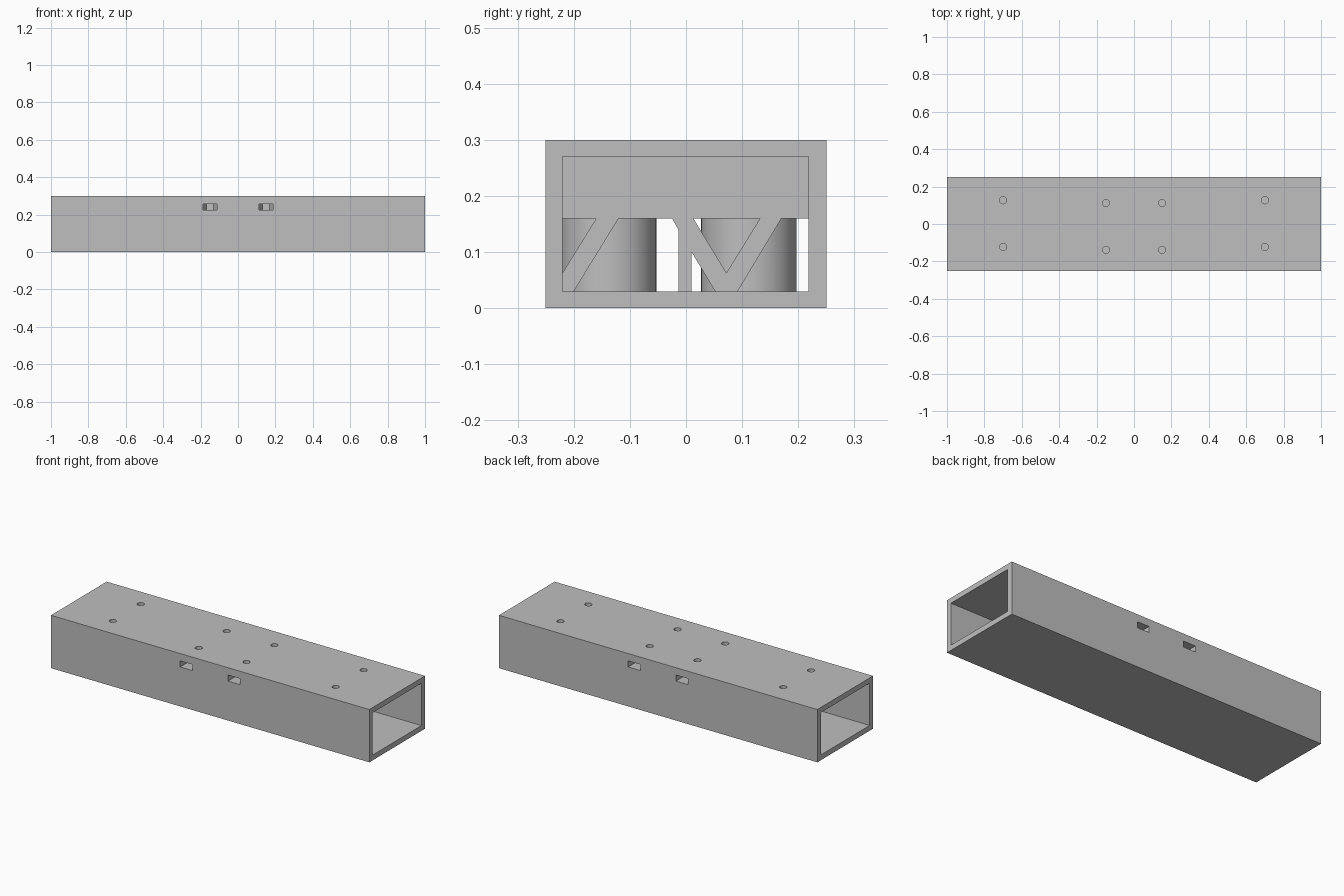
import bpy, bmesh, math

if "Cube" in bpy.data.objects:
    bpy.data.objects.remove(bpy.data.objects["Cube"])

grey = bpy.data.materials.new("plain grey")
grey.diffuse_color = (0.52, 0.52, 0.52, 1)
grey.use_nodes = True
grey.node_tree.nodes["Principled BSDF"].inputs["Base Color"].default_value = grey.diffuse_color


def prism(name, pts, axis, lo, hi):
    """Extrude a 2D outline along x (pts are y,z) or z (pts are x,y)."""
    bm = bmesh.new()
    put = (lambda p, d: (d, p[0], p[1])) if axis == "x" else (lambda p, d: (p[0], p[1], d))
    base = [bm.verts.new(put(p, lo)) for p in pts]
    top = [bm.verts.new(put(p, hi)) for p in pts]
    n = len(pts)
    bm.faces.new(base)
    bm.faces.new(top)
    for i in range(n):
        j = (i + 1) % n
        bm.faces.new((base[i], base[j], top[j], top[i]))
    bmesh.ops.recalc_face_normals(bm, faces=bm.faces)
    me = bpy.data.meshes.new(name)
    bm.to_mesh(me)
    bm.free()
    me.materials.append(grey)
    ob = bpy.data.objects.new(name, me)
    bpy.context.collection.objects.link(ob)
    return ob


def box(name, x0, x1, y0, y1, z0, z1):
    return prism(name, [(x0, y0), (x1, y0), (x1, y1), (x0, y1)], "z", z0, z1)


def circle(cx, cy, r, n):
    return [(cx + r * math.cos(2 * math.pi * i / n),
             cy + r * math.sin(2 * math.pi * i / n)) for i in range(n)]


def combine(target, tool, op="DIFFERENCE"):
    """Apply a boolean and throw the tool away."""
    mod = target.modifiers.new("combine", "BOOLEAN")
    mod.object, mod.operation, mod.solver = tool, op, "EXACT"
    bpy.context.view_layer.objects.active = target
    bpy.ops.object.modifier_apply(modifier=mod.name)
    bpy.data.objects.remove(tool, do_unlink=True)


# Main sizes
Y0, Y1, Z0, Z1 = -0.22, 0.218, 0.03, 0.27   # inside of the tube
CORE, PLATE, MID = 0.30, 0.277, 0.16        # core end, truss plate inside, core underside
BOLT_Y = (0.112, -0.138)

# Tube with a solid core in the middle
tube = box("tube", -1, 1, -0.25, 0.25, 0, 0.3)
for s in (-1, 1):
    a, b = sorted((s * CORE, s * 1.1))
    combine(tube, box("end_cavity", a, b, Y0, Y1, Z0, Z1))
combine(tube, box("core_cavity", -PLATE, PLATE, Y0, Y1, Z0, MID))

# Truss openings in both end plates of the core
openings = [
    [(Y0, MID), (-0.16, MID), (Y0, 0.063)],
    [(-0.12, MID), (-0.025, MID), (-0.013, 0.139), (-0.013, Z0), (-0.2, Z0)],
    [(0.01, Z0), (0.052, Z0), (0.01, 0.1)],
    [(0.013, MID), (0.132, MID), (0.072, 0.063)],
    [(0.17, MID), (Y1, MID), (Y1, Z0), (0.092, Z0)],
]
for outline in openings:
    for s in (-1, 1):
        a, b = sorted((s * (PLATE - 0.01), s * (CORE + 0.01)))
        combine(tube, prism("opening", outline, "x", a, b))

# Centre rib and round bosses under the core
combine(tube, box("rib", -PLATE - 0.01, PLATE + 0.01, -0.013, 0.01, Z0 - 0.01, MID + 0.01), "UNION")
for x in (-0.15, 0.15):
    for y in BOLT_Y:
        combine(tube, prism("boss", circle(x, y, 0.085, 48), "z", Z0 - 0.01, MID + 0.01), "UNION")

# Bolt holes and hexagonal nut slots opening to the sides
for x in (-0.15, 0.15):
    for y in BOLT_Y:
        combine(tube, prism("bolt_hole", circle(x, y, 0.019, 24), "z", Z0, 0.4))
        r, d = 0.038, math.copysign(1, y)
        inner = y - d * r * math.cos(math.pi / 6)
        slot = [(x - r, d * 0.3), (x - r, y), (x - r / 2, inner),
                (x + r / 2, inner), (x + r, y), (x + r, d * 0.3)]
        combine(tube, prism("nut_slot", slot, "z", 0.224, 0.258))

# Outer holes in the roof
for x in (-0.7, 0.7):
    for y in (0.127, -0.123):
        combine(tube, prism("roof_hole", circle(x, y, 0.019, 24), "z", 0.2, 0.4))

# Smooth the round surfaces, keep edges sharp
for ob in bpy.context.selected_objects:
    ob.select_set(False)
tube.select_set(True)
bpy.context.view_layer.objects.active = tube
bpy.ops.object.shade_smooth_by_angle(angle=math.radians(30))
